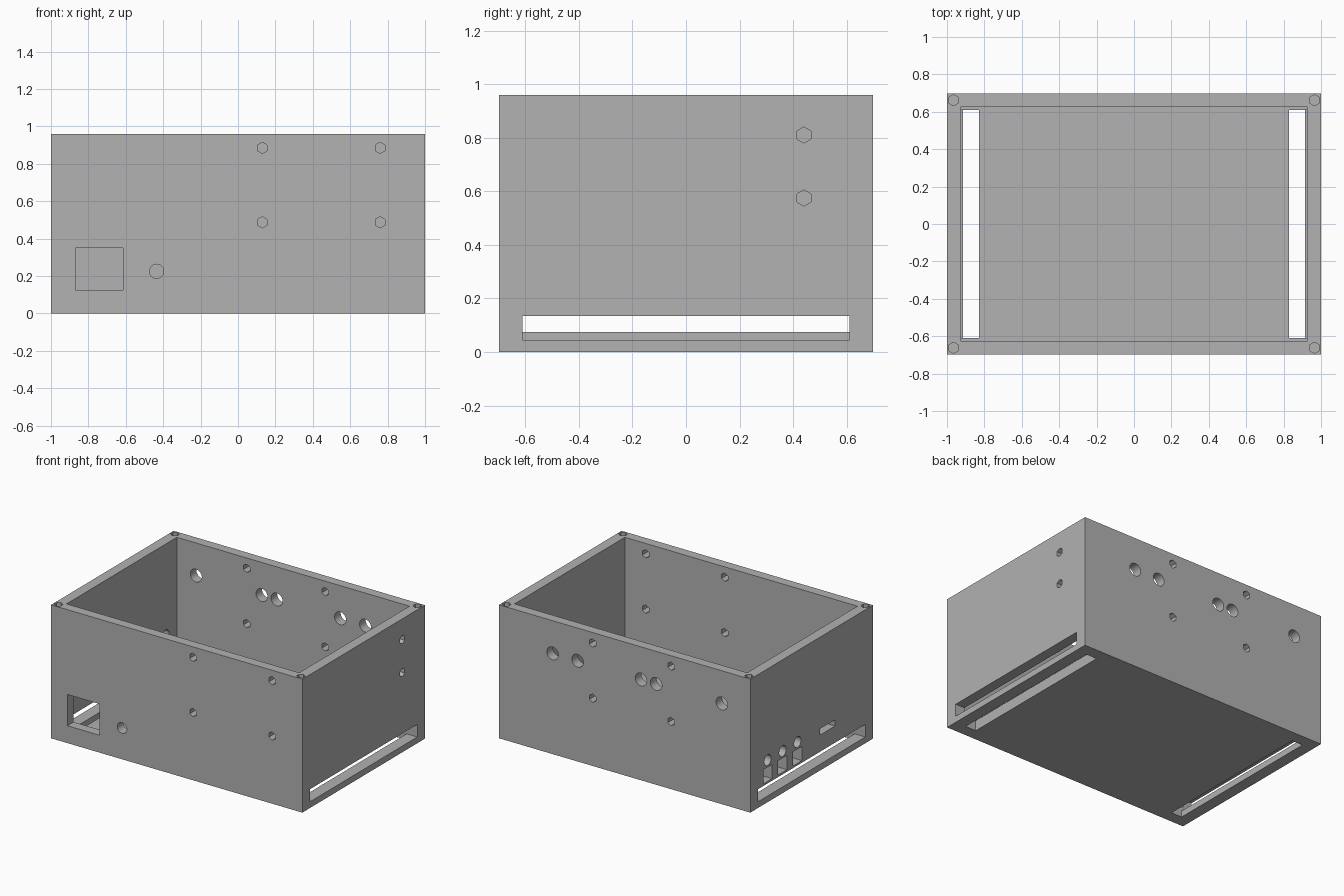
import bpy, bmesh
from math import radians
from mathutils import Matrix, Vector

default = bpy.data.objects.get("Cube")
if default:
    bpy.data.objects.remove(default, do_unlink=True)

W, D, H = 1.0, 0.697, 0.96        # half width, half depth, height
IW, ID, FLOOR = 0.926, 0.627, 0.075  # inner half sizes, floor thickness
SLOT = 0.61                       # half length of the vent slots
SMALL, ROUND = 6, 32              # sides of screw holes and connector holes

grey = bpy.data.materials.new("light_grey")
grey.use_nodes = True
colour = (0.445, 0.445, 0.445, 1)
grey.diffuse_color = colour
grey.node_tree.nodes["Principled BSDF"].inputs["Base Color"].default_value = colour


def add_object(name, bm):
    mesh = bpy.data.meshes.new(name)
    bm.to_mesh(mesh)
    bm.free()
    obj = bpy.data.objects.new(name, mesh)
    bpy.context.scene.collection.objects.link(obj)
    mesh.materials.append(grey)
    return obj


def box(name, low, high):
    bm = bmesh.new()
    low, high = Vector(low), Vector(high)
    size = Matrix.Diagonal((*(high - low), 1))
    bmesh.ops.create_cube(bm, size=1, matrix=Matrix.Translation((low + high) / 2) @ size)
    return add_object(name, bm)


def cylinder(name, centre, axis, radius, length, sides):
    bm = bmesh.new()
    turn = Matrix.Identity(4)
    if axis != "Z":
        turn = Matrix.Rotation(radians(90), 4, "X")
    if axis == "X":
        turn = Matrix.Rotation(radians(90), 4, "Z") @ turn
    bmesh.ops.create_cone(bm, cap_ends=True, segments=sides, radius1=radius,
                          radius2=radius, depth=length,
                          matrix=Matrix.Translation(centre) @ turn)
    return add_object(name, bm)


def cut(cutter):
    cutter.hide_render = True
    mod = enclosure.modifiers.new("cut", "BOOLEAN")
    mod.operation = "DIFFERENCE"
    mod.solver = "EXACT"
    mod.object = cutter
    bpy.ops.object.modifier_apply(modifier=mod.name)
    bpy.data.objects.remove(cutter, do_unlink=True)


# Open-topped enclosure
enclosure = box("enclosure", (-W, -D, 0), (W, D, H))
bpy.context.view_layer.objects.active = enclosure
enclosure.select_set(True)
cut(box("cavity", (-IW, -ID, FLOOR), (IW, ID, H + 0.2)))

# Long slots in both side walls and along both edges of the floor
for s in (-1, 1):
    xs = sorted((s * 0.9, s * 1.1))
    cut(box("wall_slot", (xs[0], -SLOT, 0.045), (xs[1], SLOT, 0.135)))
    xs = sorted((s * 0.83, s * 0.915))
    cut(box("floor_slot", (xs[0], -SLOT, -0.1), (xs[1], SLOT, 0.1)))

    # Blind lid screw holes in the corners of the rim
    for t in (-1, 1):
        cut(cylinder("lid_screw_hole", (s * 0.965, t * 0.662, H), "Z", 0.03, 0.3, SMALL))

# Screw holes in the front, back and one side wall
for z in (0.487, 0.885):
    for x in (0.13, 0.76):
        cut(cylinder("front_screw_hole", (x, -D, z), "Y", 0.03, 0.3, SMALL))
    for x in (-0.37, 0.255):
        cut(cylinder("back_screw_hole", (x, D, z), "Y", 0.03, 0.3, SMALL))
for z in (0.575, 0.81):
    cut(cylinder("side_screw_hole", (W, 0.44, z), "X", 0.03, 0.3, SMALL))

# Front socket opening and cable hole
cut(box("socket_opening", (-0.87, -D - 0.1, 0.125), (-0.615, -0.6, 0.35)))
cut(cylinder("cable_hole", (-0.435, -D, 0.225), "Y", 0.038, 0.3, ROUND))

# Row of connector holes along the back
for x in (0.574, 0.375, -0.13, -0.25, -0.773):
    cut(cylinder("connector_hole", (x, D, 0.725), "Y", 0.046, 0.3, ROUND))

# Three ports with round holes above, and a narrow port, on the other side wall
for y in (0.5, 0.33, 0.16):
    cut(box("square_port", (-1.1, y - 0.05, 0.15), (-0.9, y + 0.05, 0.252)))
    cut(cylinder("round_port", (-W, y, 0.303), "X", 0.039, 0.3, ROUND))
cut(box("narrow_port", (-1.1, -0.267, 0.255), (-0.9, -0.097, 0.3)))
